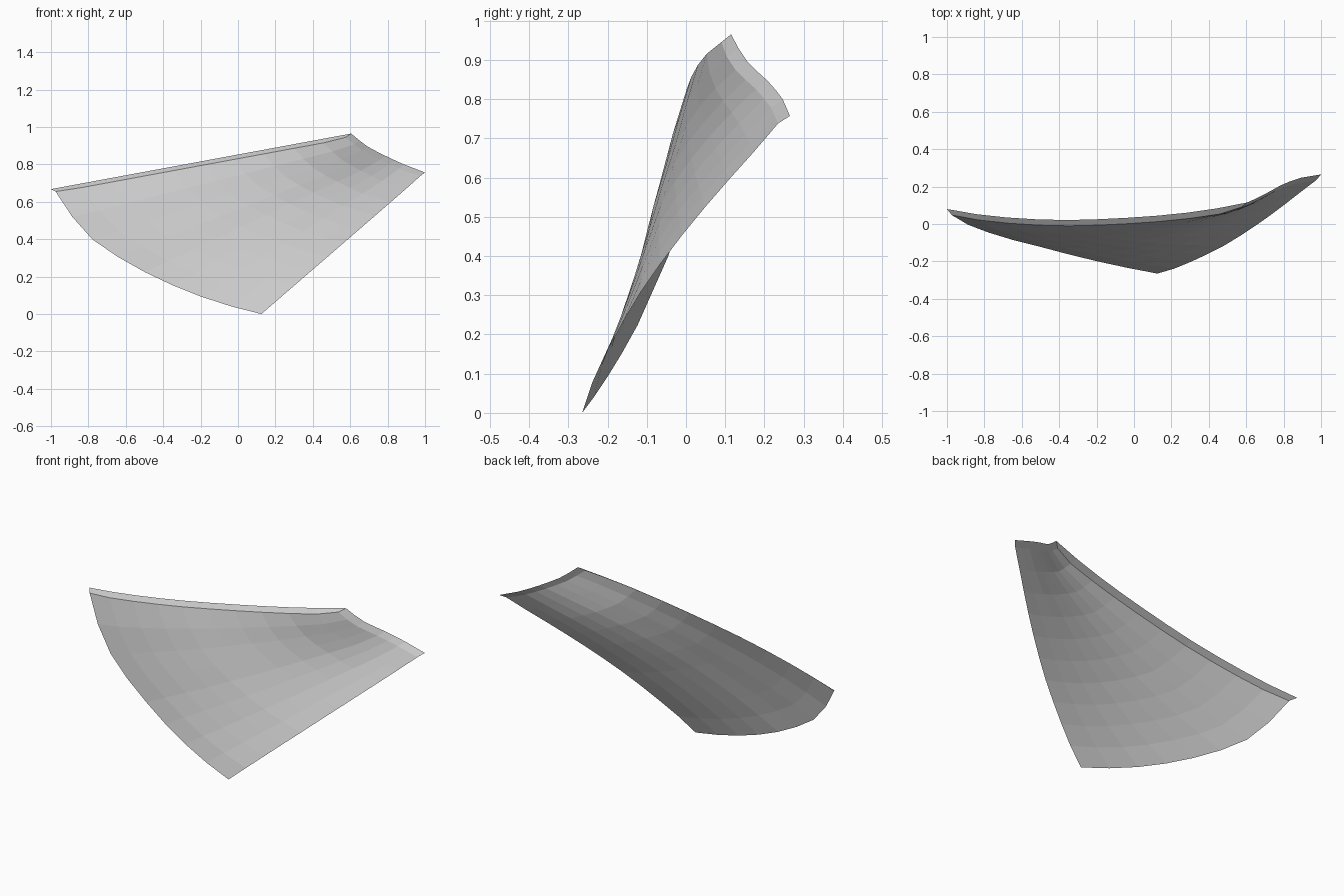
import bpy, bmesh, math
from mathutils import Vector

if "Cube" in bpy.data.objects:
    bpy.data.objects.remove(bpy.data.objects["Cube"])

NS, NT = 10, 8  # segments along the rays and around the fan


def resample(pts, n):
    """n+1 points spaced evenly by length along a polyline."""
    pts = [Vector(p) for p in pts]
    cum = [0.0]
    for a, b in zip(pts, pts[1:]):
        cum.append(cum[-1] + (b - a).length)
    out = []
    for k in range(n + 1):
        d = cum[-1] * k / n
        i = 0
        while i < len(pts) - 2 and d > cum[i + 1]:
            i += 1
        out.append(pts[i].lerp(pts[i + 1], (d - cum[i]) / (cum[i + 1] - cum[i])))
    return out


# Outer rim of the upper lip, from the narrow end to the wide end
rim_xy = [(.605, .115), (.4, .075), (.2, .05), (0, .035), (-.2, .025),
          (-.4, .02), (-.6, .028), (-.8, .045), (-1, .08)]
rim = resample([(x, y, .853 + .185 * x) for x, y in rim_xy], NS)

# Outer rim of the narrow end, top to bottom
end_rim = resample([(.605, .115, .965), (.64, .13, .935), (.70, .16, .89),
                    (.80, .215, .84), (.88, .245, .803), (1, .265, .757)], NT)

# Panel boundaries inside the lips
top = [p + Vector((.012, -.031, -.02)) for p in rim]
top[0] = Vector((.575, .09, .945))
top[-1] = Vector((-.975, .048, .655))
lower = resample([(.975, .235, .738), (.9, .178, .671), (.8, .1, .584),
                  (.7, .025, .497), (.6, -.043, .411), (.5, -.106, .324),
                  (.35, -.183, .195), (.2, -.245, .065), (.125, -.265, 0)], NS)
inner = [p + Vector((-.027, -.03, -.021)) for p in end_rim]
inner[0], inner[-1] = top[0], lower[0]
outer = resample([(-.975, .048, .655), (-.86, -.02, .48), (-.78, -.045, .40),
                  (-.65, -.085, .31), (-.49, -.125, .22), (-.32, -.17, .14),
                  (-.11, -.22, .06), (.125, -.265, 0)], NT)


def panel(i, j):
    """Blend the four boundary curves, with a slight forward bulge."""
    s, t = i / NS, j / NT
    p = top[i] * (1 - t) + lower[i] * t + inner[j] * (1 - s) + outer[j] * s
    p -= (top[0] * (1 - t) + lower[0] * t) * (1 - s)
    p -= (top[-1] * (1 - t) + lower[-1] * t) * s
    p.y -= .03 * math.sin(math.pi * s) * math.sin(math.pi * t)
    return p


# Rows: end lip first, then the panel; the upper lip is the first column
rows = [[end_rim[0]] + end_rim]
rows += [[rim[i]] + [panel(i, j) for j in range(NT + 1)] for i in range(NS + 1)]

bm = bmesh.new()
grid = [[bm.verts.new(p) for p in row] for row in rows]
for r0, r1 in zip(grid, grid[1:]):
    for k in range(len(r0) - 1):
        bm.faces.new((r0[k], r1[k], r1[k + 1], r0[k + 1]))
bmesh.ops.remove_doubles(bm, verts=bm.verts, dist=.0005)
bmesh.ops.dissolve_degenerate(bm, edges=bm.edges, dist=.0005)
bmesh.ops.recalc_face_normals(bm, faces=bm.faces)
if sum((f.normal.y * f.calc_area() for f in bm.faces)) > 0:
    bmesh.ops.reverse_faces(bm, faces=bm.faces)

mesh = bpy.data.meshes.new("curved_panel")
bm.to_mesh(mesh)
bm.free()
obj = bpy.data.objects.new("curved_panel", mesh)
bpy.context.collection.objects.link(obj)
